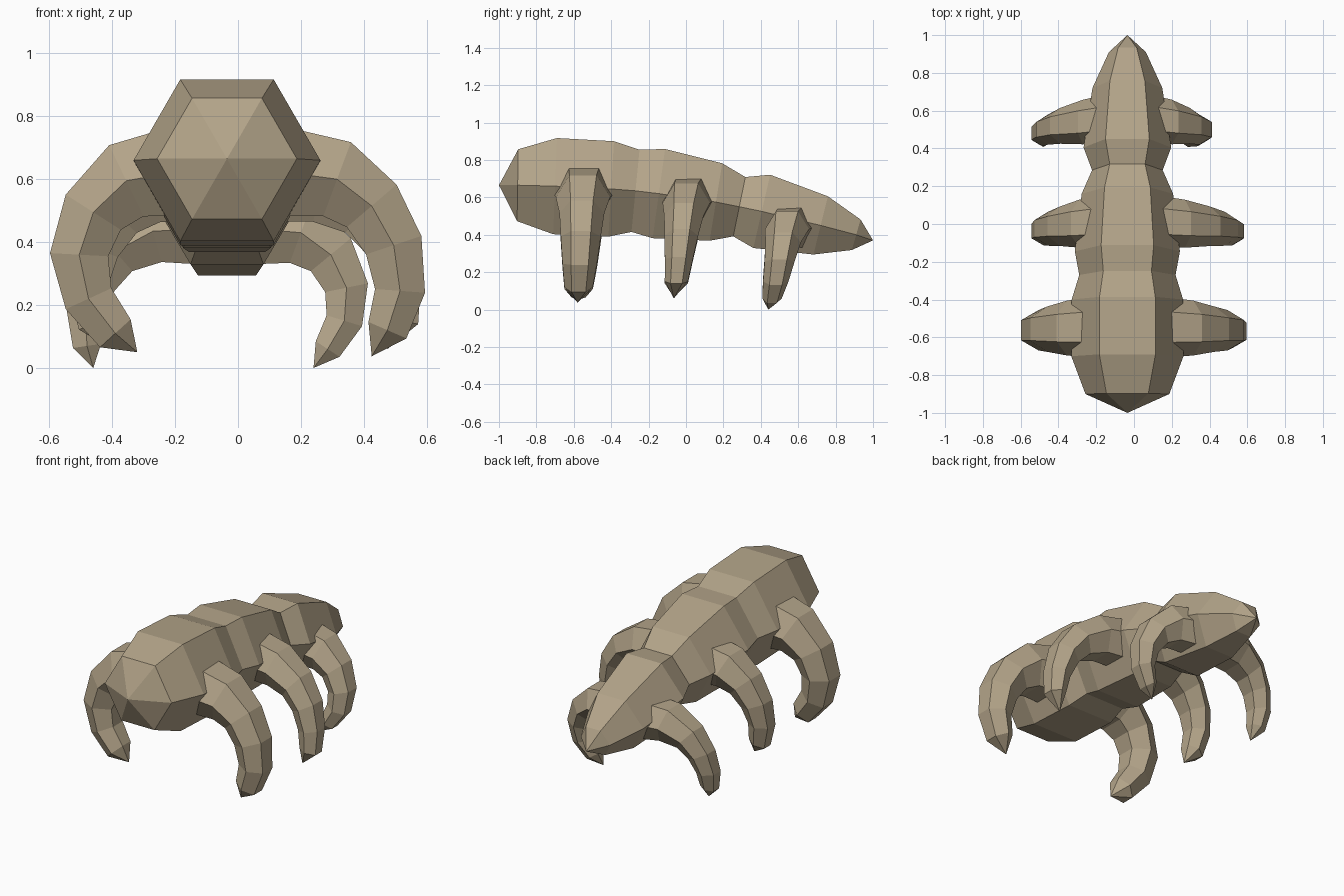
import bpy, bmesh, math
from mathutils import Vector

if "Cube" in bpy.data.objects:
    bpy.data.objects.remove(bpy.data.objects["Cube"])

shell = bpy.data.materials.new("tan shell")
shell.diffuse_color = (0.45, 0.37, 0.25, 1)
shell.use_nodes = True
shell.node_tree.nodes["Principled BSDF"].inputs["Base Color"].default_value = shell.diffuse_color


def loft(name, path, radii, side):
    """Six-sided tube along a path; a radius of 0 makes a pointed end."""
    bm = bmesh.new()
    pts = [Vector(p) for p in path]
    side = Vector(side)
    rings = []
    for i, (c, r) in enumerate(zip(pts, radii)):
        if r == 0:
            rings.append([bm.verts.new(c)])
            continue
        t = pts[min(i + 1, len(pts) - 1)] - pts[max(i - 1, 0)]
        up = side.cross(t).normalized()
        rings.append([bm.verts.new(c + r * (math.cos(k * math.pi / 3) * side
                                            + math.sin(k * math.pi / 3) * up))
                      for k in range(6)])
    for a, b in zip(rings, rings[1:]):
        for k in range(6):
            m = (k + 1) % 6
            if len(a) == 1:
                bm.faces.new((a[0], b[k], b[m]))
            elif len(b) == 1:
                bm.faces.new((a[k], a[m], b[0]))
            else:
                bm.faces.new((a[k], a[m], b[m], b[k]))
    for ring in (rings[0], rings[-1]):
        if len(ring) > 1:
            bm.faces.new(ring)
    bmesh.ops.recalc_face_normals(bm, faces=bm.faces)
    me = bpy.data.meshes.new(name)
    bm.to_mesh(me)
    bm.free()
    me.materials.append(shell)
    ob = bpy.data.objects.new(name, me)
    bpy.context.collection.objects.link(ob)
    return ob


# Segmented body: (y, z, radius) stations from blunt front to pointed tail
CX = -0.035
body = [(-1, .665, 0), (-.9, .665, .222), (-.7, .66, .297), (-.4, .645, .295),
        (-.27, .635, .255), (-.145, .62, .278), (.16, .575, .242),
        (.285, .55, .187), (.405, .525, .232), (.72, .45, .185),
        (.91, .40, .098), (1, .37, 0)]
loft("body", [(CX, y, z) for y, z, r in body], [r for y, z, r in body], (1, 0, 0))


# Curved legs: centre lines in x and z, leaning from y0 at the base to y1 at the tip
def leg(name, line, y0, y1, radii):
    n = len(line) - 1
    path = [(x, y0 + (y1 - y0) * i / n, z) for i, (x, z) in enumerate(line)]
    loft(name, path, radii, (0, 1, 0))


front_r = (.165, .145, .12, .107, .092, .076, 0)
middle_r = (.137, .127, .105, .09, .075, .062, 0)
rear_r = (.127, .118, .095, .08, .068, .052, 0)

leg("front_leg_left", [(-.19, .625), (-.355, .595), (-.46, .495), (-.505, .36),
    (-.475, .22), (-.39, .11), (-.32, .05)], -.545, -.58, front_r)
leg("front_leg_right", [(.13, .625), (.315, .60), (.425, .515), (.495, .39),
    (.515, .245), (.475, .12), (.425, .037)], -.545, -.58, front_r)
leg("middle_leg_left", [(-.17, .585), (-.29, .565), (-.39, .49), (-.455, .38),
    (-.478, .26), (-.455, .14), (-.41, .065)], .015, -.065, middle_r)
leg("middle_leg_right", [(.12, .585), (.27, .57), (.40, .50), (.48, .395),
    (.517, .27), (.52, .15), (.475, .06)], .015, -.065, middle_r)
leg("rear_leg_left", [(-.14, .44), (-.27, .435), (-.39, .37), (-.455, .275),
    (-.485, .17), (-.48, .07), (-.46, 0)], .56, .44, rear_r)
leg("rear_leg_right", [(.08, .44), (.20, .43), (.295, .36), (.345, .255),
    (.338, .15), (.285, .06), (.24, 0)], .56, .44, rear_r)
